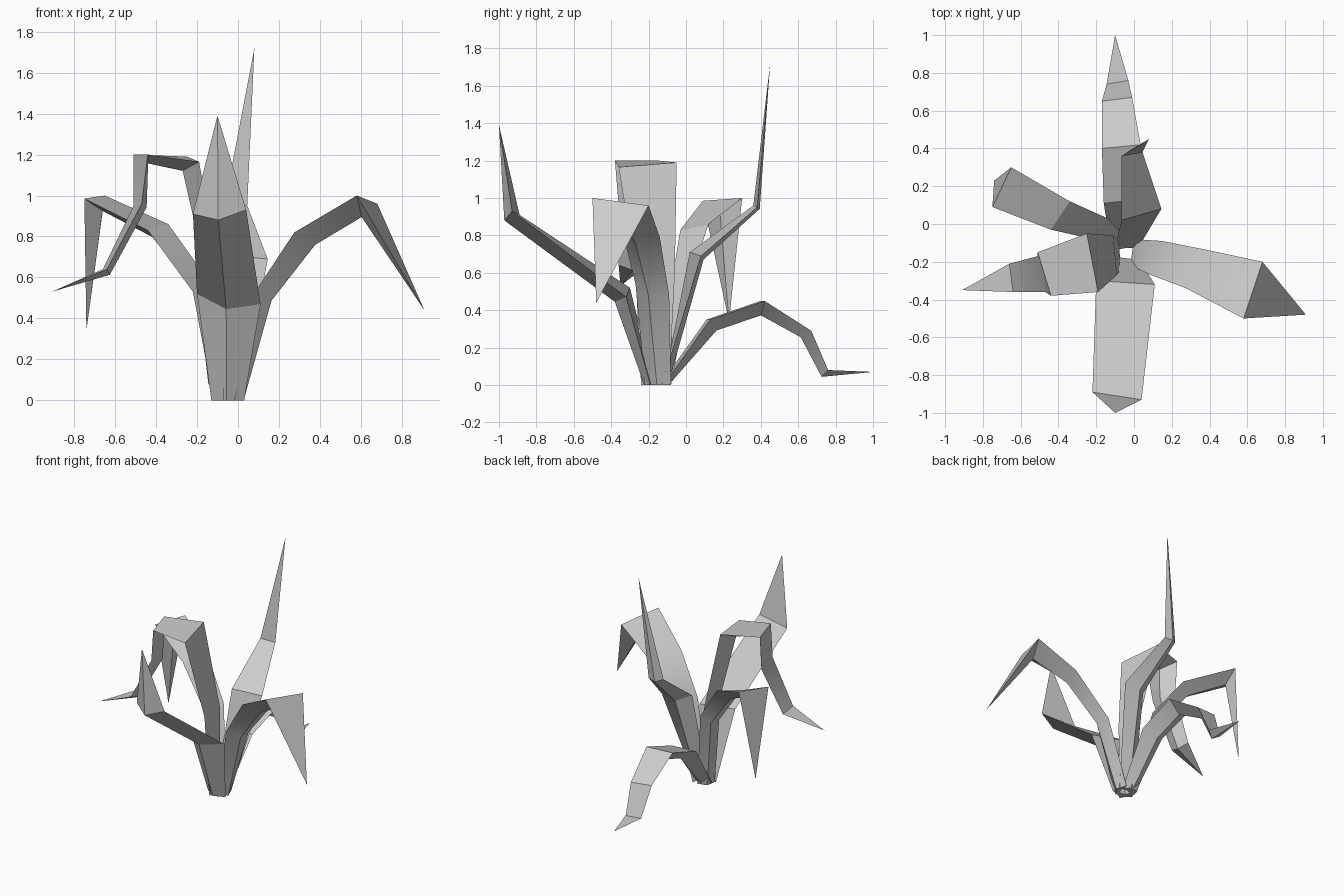
import bpy
import bmesh
from mathutils import Vector

cube = bpy.data.objects.get("Cube")
if cube:
    bpy.data.objects.remove(cube, do_unlink=True)

# Single flat grey for the whole plant
grey = bpy.data.materials.new("leaf_grey")
grey.use_nodes = True
colour = (0.6, 0.6, 0.6, 1)
grey.diffuse_color = colour
grey.node_tree.nodes["Principled BSDF"].inputs["Base Color"].default_value = colour


def make_leaf(name, left_edge, right_edge, tip, keel_depth=0.28):
    """Flat-topped leaf with a keel below, running from the root to a point."""
    tip = Vector(tip)
    left = [Vector(p) for p in left_edge]
    right = [Vector(p) for p in right_edge]
    middle = [(a + b) / 2 for a, b in zip(left, right)] + [tip]
    steps = [(b - a).normalized() for a, b in zip(middle, middle[1:])]

    bm = bmesh.new()
    rings = []
    for i, (a, b) in enumerate(zip(left, right)):
        # The keel hangs below the blade, at right angles to its course
        course = (steps[max(i - 1, 0)] + steps[i]).normalized()
        keel = middle[i] + course.cross(b - a) * keel_depth
        keel.z = max(keel.z, 0)
        rings.append([bm.verts.new(p) for p in (a, b, keel)])

    # Root cap, blade walls and pointed end
    bm.faces.new(rings[0])
    point = bm.verts.new(tip)
    for side in range(3):
        other = (side + 1) % 3
        for low, high in zip(rings, rings[1:]):
            bm.faces.new((low[side], low[other], high[other], high[side]))
        bm.faces.new((rings[-1][side], rings[-1][other], point))
    bmesh.ops.recalc_face_normals(bm, faces=bm.faces)

    mesh = bpy.data.meshes.new(name)
    bm.to_mesh(mesh)
    bm.free()
    mesh.materials.append(grey)
    leaf = bpy.data.objects.new(name, mesh)
    bpy.context.collection.objects.link(leaf)
    bpy.ops.object.select_all(action="DESELECT")
    leaf.select_set(True)
    bpy.context.view_layer.objects.active = leaf
    bpy.ops.object.shade_smooth_by_angle()
    return leaf


# Front leaf, reaching forward and turning up
make_leaf(
    "front_leaf",
    left_edge=[(.03, -.19, 0), (.11, -.32, .47), (.04, -.93, .93)],
    right_edge=[(-.13, -.17, 0), (-.2, -.3, .52), (-.22, -.89, .91)],
    tip=(-.1, -1, 1.39))

# Back leaf, arching low to the ground
make_leaf(
    "back_leaf",
    left_edge=[(-.12, -.14, 0), (-.16, .11, .35), (-.17, .4, .45),
               (-.17, .65, .3), (-.145, .74, .08)],
    right_edge=[(0, -.12, 0), (.03, .13, .35), (.035, .42, .45),
                (-.01, .67, .29), (-.03, .76, .08)],
    tip=(-.1, 1, .07), keel_depth=0.38)

# Left leaf, arching over with a folded point
make_leaf(
    "left_leaf",
    left_edge=[(0, -.08, 0), (.15, -.09, .48), (.4, -.14, .79), (.68, -.2, .96)],
    right_edge=[(-.02, -.22, 0), (.09, -.27, .54), (.275, -.34, .82), (.58, -.5, 1)],
    tip=(.91, -.48, .44))

# Right leaf, tall with a square bend and a trailing point
make_leaf(
    "right_leaf",
    left_edge=[(-.07, -.24, 0), (-.09, -.27, .6), (-.19, -.36, 1.165),
               (-.44, -.38, 1.2), (-.47, -.36, .96), (-.64, -.36, .64)],
    right_edge=[(-.08, -.09, 0), (-.11, -.06, .6), (-.25, -.05, 1.19),
                (-.51, -.15, 1.2), (-.51, -.17, .95), (-.66, -.21, .64)],
    tip=(-.91, -.35, .53), keel_depth=0.24)

# Back right leaf, arching with its point hanging down
make_leaf(
    "back_right_leaf",
    left_edge=[(-.12, -.17, 0), (-.22, -.08, .53), (-.44, -.03, .83), (-.75, .09, .985)],
    right_edge=[(-.04, -.08, 0), (-.14, .03, .58), (-.34, .12, .86), (-.65, .3, 1)],
    tip=(-.74, .23, .34), keel_depth=0.34)

# Tall back leaf, ending in an upright spike
make_leaf(
    "tall_leaf",
    left_edge=[(-.1, -.12, 0), (-.065, .02, .71), (-.065, .36, .96)],
    right_edge=[(.02, -.13, 0), (.145, .08, .69), (.045, .38, .95)],
    tip=(.08, .45, 1.72), keel_depth=0.25)
